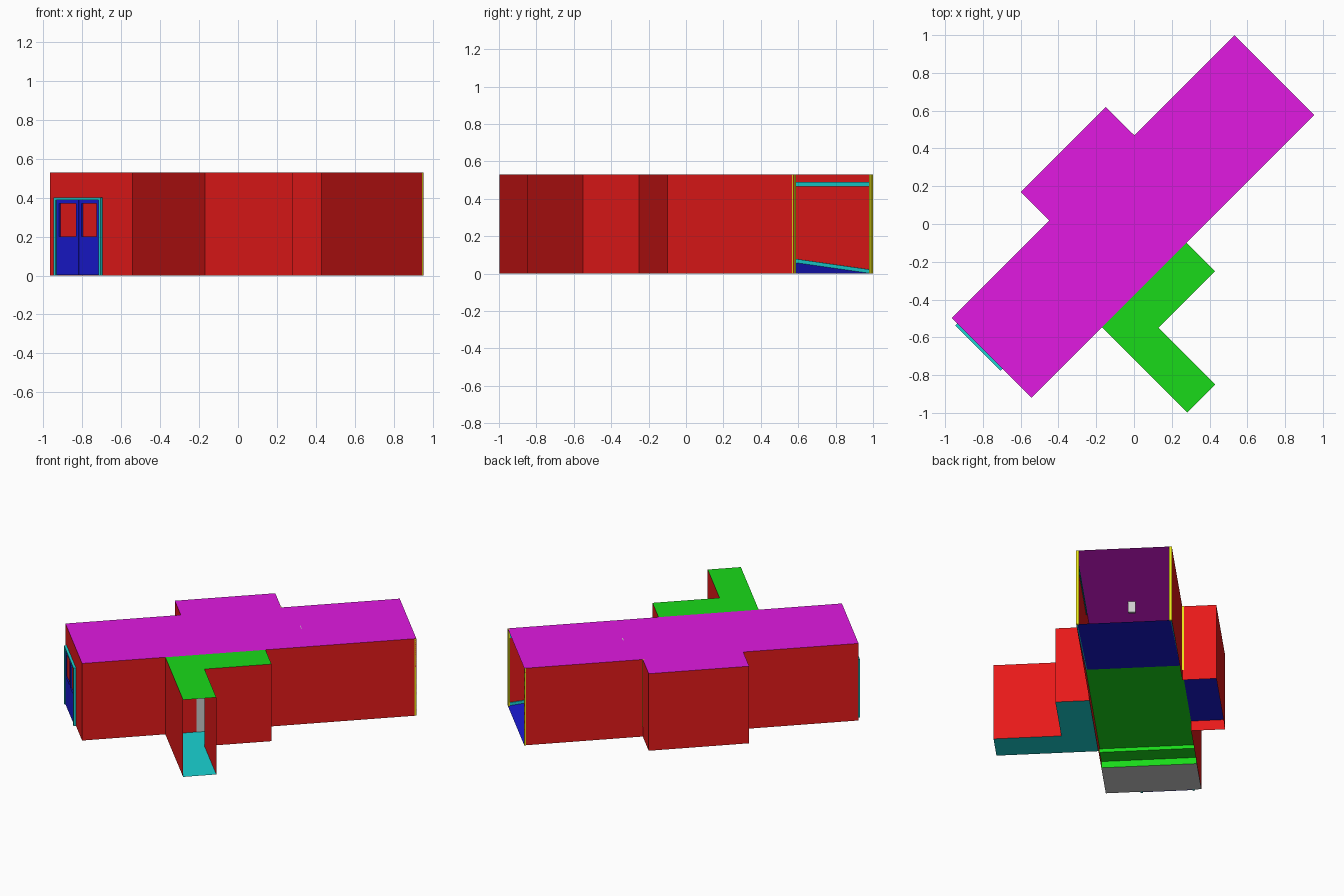
import bpy, math

if "Cube" in bpy.data.objects:
    bpy.data.objects.remove(bpy.data.objects["Cube"])

R = math.sqrt(0.5)
H = 0.53          # wall height
FLOOR = 0.07      # raised hall floor


def place(u, v, z):
    """Building axes (u along the hall, v across it) turned 45 degrees."""
    return ((u - v) * R, (u + v) * R, z)


def material(name, rgb):
    m = bpy.data.materials.new(name)
    m.diffuse_color = (*rgb, 1)
    m.use_nodes = True
    m.node_tree.nodes["Principled BSDF"].inputs["Base Color"].default_value = m.diffuse_color
    return m


RED = material("red", (0.8, 0.01, 0.01))
MAGENTA = material("magenta", (0.75, 0.01, 0.75))
GREEN = material("green", (0.01, 0.7, 0.01))
BLUE = material("blue", (0.01, 0.01, 0.65))
CYAN = material("cyan", (0.01, 0.65, 0.65))
YELLOW = material("yellow", (0.8, 0.75, 0.01))


def mesh(name, pts, faces, mat=None):
    me = bpy.data.meshes.new(name)
    me.from_pydata([place(*p) for p in pts], [], faces)
    ob = bpy.data.objects.new(name, me)
    bpy.context.collection.objects.link(ob)
    if mat:
        me.materials.append(mat)
    return ob


def sheet(name, outline, z, mat=None):
    return mesh(name, [(u, v, z) for u, v in outline], [range(len(outline))], mat)


def walls(name, path, z0=0, z1=H, mat=RED):
    n = len(path)
    pts = [(u, v, z0) for u, v in path] + [(u, v, z1) for u, v in path]
    return mesh(name, pts, [(i, i + 1, n + i + 1, n + i) for i in range(n - 1)], mat)


def strip(name, profile, v0, v1, mat=None):
    """Sweep a (u, z) profile across the hall."""
    n = len(profile)
    pts = [(u, v0, z) for u, z in profile] + [(u, v1, z) for u, z in profile]
    return mesh(name, pts, [(i, i + 1, n + i + 1, n + i) for i in range(n - 1)], mat)


def prism(name, profile, v0, v1, mat=None):
    """Closed solid from a (u, z) profile between two v values."""
    n = len(profile)
    pts = [(u, v, z) for v in (v0, v1) for u, z in profile]
    faces = [tuple(range(n))[::-1], tuple(range(n, 2 * n))]
    faces += [(i, (i + 1) % n, n + (i + 1) % n, n + i) for i in range(n)]
    return mesh(name, pts, faces, mat)


def box(name, u, v, z, mat=None):
    return prism(name, [(u[0], z[0]), (u[1], z[0]), (u[1], z[1]), (u[0], z[1])],
                 v[0], v[1], mat)


# key plan lines
U0, U1 = -1.034, 1.082          # hall ends
V0, V1 = -0.267, 0.331          # hall sides
B0, B1, BV = -0.304, 0.332, 0.544   # side bay
W0, W1, W2 = -0.507, -0.297, 0.127  # wing stations
WV, WE = -0.481, -0.905             # wing depths

# hall and bay walls, open at the far end
hall = [(U1, V0), (U0, V0), (U0, V1), (B0, V1), (B0, BV), (B1, BV), (B1, V1), (U1, V1)]
walls("hall_walls", hall)
sheet("hall_roof", hall, H, MAGENTA)

# L-shaped side wing, open at its outer end
wing_path = [(W0, V0), (W0, WE), (W1, WE), (W1, WV), (W2, WV), (W2, V0)]
walls("wing_wall_outer", wing_path[:2])
walls("wing_wall_inner", wing_path[2:])
sheet("wing_roof", wing_path, H, GREEN)
sheet("wing_floor", wing_path, 0, CYAN)
box("wing_door", (-0.31, 0.02), (V0 - 0.006, V0 - 0.001), (0.002, 0.4))

# floors: entry, steps up, hall floor, ramp down to the open end
RAMP = 0.39
strip("entry_floor", [(U0, 0), (-0.715, 0)], V0, V1)
strip("hall_floor", [(-0.715, 0), (-0.715, 0.045), (-0.6, 0.045), (-0.6, FLOOR),
                     (RAMP, FLOOR)], V0, V1, GREEN)
strip("ramp", [(RAMP, FLOOR), (U1, 0)], V0, V1, BLUE)
strip("bay_floor", [(B0, FLOOR), (B1, FLOOR)], V1, BV, BLUE)

# wall trims and yellow posts around the open end
for side, v, d in (("left", V0, 1), ("right", V1, -1)):
    lo, hi = sorted((v + d * 0.002, v + d * 0.008))
    prism("skirting_" + side, [(RAMP, FLOOR), (U1 - 0.012, 0.001), (U1 - 0.012, 0.021),
                               (RAMP, FLOOR + 0.02)], lo, hi, CYAN)
    box("rail_" + side, (RAMP, U1 - 0.012), (lo, hi), (0.465, 0.49), CYAN)
    lo, hi = sorted((v, v + d * 0.016))
    box("end_post_" + side, (U1 - 0.012, U1), (lo, hi), (0, H), YELLOW)
box("bay_corner_post", (B1 - 0.01, B1 + 0.002), (V1, V1 + 0.012), (FLOOR, H), YELLOW)

# ceiling lamp
box("ceiling_lamp", (0.40, 0.42), (0.0, 0.045), (0.455, H))

# double door on the entry end, with frame
DV0, DV1, MID = -0.05, 0.29, 0.113
for i, (a, b) in enumerate(((DV0, DV0 + 0.014), (DV1 - 0.014, DV1))):
    box(f"door_frame_side_{i}", (U0 - 0.016, U0), (a, b), (0, 0.4), CYAN)
box("door_frame_top", (U0 - 0.016, U0), (DV0 + 0.014, DV1 - 0.014), (0.388, 0.4), CYAN)
for i, (a, b) in enumerate(((DV0 + 0.014, MID - 0.001), (MID + 0.001, DV1 - 0.014))):
    du = (U0 - 0.01, U0 - 0.002)
    box(f"door_panel_{i}", du, (a, b), (0.002, 0.2), BLUE)
    box(f"door_top_{i}", du, (a, b), (0.37, 0.388), BLUE)
    box(f"door_stile_a_{i}", du, (a, a + 0.02), (0.2, 0.37), BLUE)
    box(f"door_stile_b_{i}", du, (b - 0.02, b), (0.2, 0.37), BLUE)
